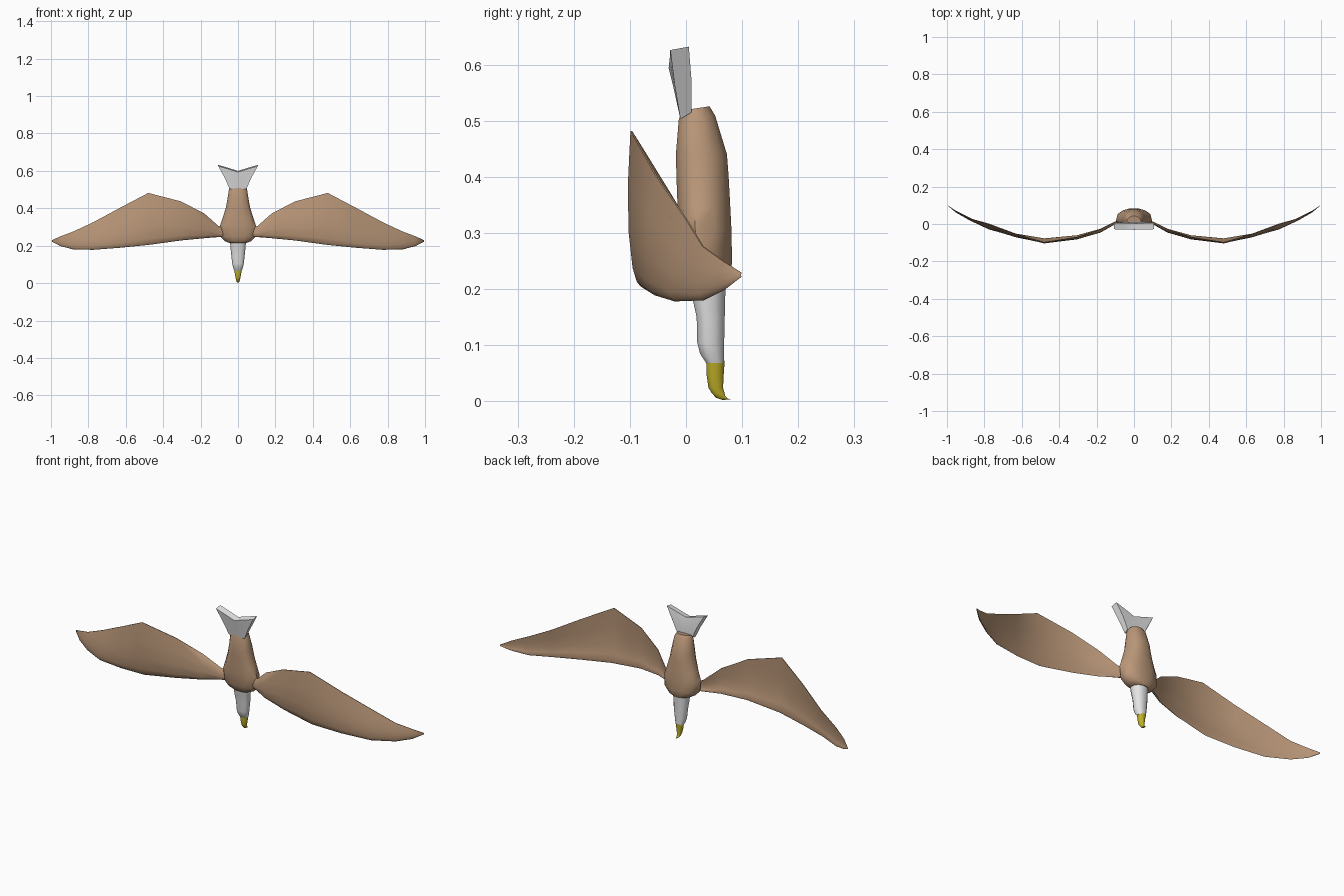
import bpy, bmesh, math


def material(name, rgb):
    m = bpy.data.materials.new(name)
    m.diffuse_color = (*rgb, 1)
    return m


BROWN = material("feather brown", (0.49, 0.31, 0.19))
WHITE = material("feather white", (0.78, 0.78, 0.78))
YELLOW = material("beak yellow", (0.53, 0.44, 0.02))


def loft(name, rings, mat, angle=50):
    """Skin a list of closed rings of equal length and cap both ends."""
    bm = bmesh.new()
    loops = [[bm.verts.new(p) for p in ring] for ring in rings]
    n = len(loops[0])
    for a, b in zip(loops, loops[1:]):
        for i in range(n):
            j = (i + 1) % n
            bm.faces.new((a[i], a[j], b[j], b[i]))
    bm.faces.new(loops[0])
    bm.faces.new(loops[-1])
    bmesh.ops.recalc_face_normals(bm, faces=bm.faces[:])
    mesh = bpy.data.meshes.new(name)
    bm.to_mesh(mesh)
    bm.free()
    mesh.materials.append(mat)
    ob = bpy.data.objects.new(name, mesh)
    bpy.context.collection.objects.link(ob)
    bpy.ops.object.select_all(action='DESELECT')
    ob.select_set(True)
    bpy.context.view_layer.objects.active = ob
    bpy.ops.object.shade_smooth_by_angle(angle=math.radians(angle))
    return ob


def oval(z, half, y0, y1, slope=0.0, n=12, power=0.75):
    """Rounded-box ring at height z; slope tilts it along y."""
    yc, ry = (y0 + y1) / 2, (y1 - y0) / 2
    ring = []
    for i in range(n):
        t = 2 * math.pi * (i + 0.5) / n
        c, s = math.cos(t), math.sin(t)
        x = half * math.copysign(abs(c / math.cos(math.pi / n)) ** power, c)
        y = ry * math.copysign(abs(s / math.sin(math.pi / 2 - math.pi / n * (n % 4 == 0))) ** power, s)
        # the belly side is narrower than the back
        x *= 1 - 0.25 * max(0, y / ry)
        ring.append((x, yc + y, z + slope * y))
    return ring


# body, from the neck base up to the rump
loft("body", [oval(*r) for r in [
    (0.213, 0.042, 0.008, 0.074),
    (0.225, 0.072, 0.000, 0.080),
    (0.250, 0.095, -0.008, 0.082),
    (0.305, 0.097, -0.013, 0.081),
    (0.345, 0.083, -0.015, 0.079),
    (0.400, 0.066, -0.017, 0.076),
    (0.440, 0.058, -0.018, 0.073),
    (0.505, 0.048, -0.013, 0.052, 0.12),
    (0.522, 0.038, -0.008, 0.042, 0.15)]], BROWN)

# neck and head
loft("head", [oval(*r) for r in [
    (0.235, 0.044, 0.004, 0.072),
    (0.190, 0.040, 0.010, 0.070),
    (0.150, 0.036, 0.019, 0.069),
    (0.105, 0.031, 0.020, 0.068),
    (0.085, 0.027, 0.025, 0.068),
    (0.068, 0.021, 0.036, 0.068)]], WHITE)

# hooked beak
loft("beak", [oval(*r) for r in [
    (0.071, 0.020, 0.036, 0.069, 0.1),
    (0.045, 0.016, 0.037, 0.067),
    (0.024, 0.012, 0.040, 0.066),
    (0.012, 0.009, 0.046, 0.070, -0.2),
    (0.005, 0.006, 0.054, 0.076, -0.1),
    (0.003, 0.003, 0.066, 0.080, 0.1)]], YELLOW)

# notched tail fan, skinned from left to right as thin vertical sections
tail = []
for x0, x1, top, dy in [(-0.045, -0.106, 0.632, 0), (-0.025, -0.055, 0.617, -0.001),
                        (0, 0, 0.600, -0.003), (0.025, 0.055, 0.617, -0.001),
                        (0.045, 0.106, 0.632, 0)]:
    xm = x0 + (x1 - x0) * 0.42
    tail.append([(x0, -0.010, 0.503), (xm, -0.020 + dy, 0.562), (x1, -0.028 + dy, top - 0.006),
                 (x1, 0.005 + dy, top), (xm, 0.010, 0.570), (x0, 0.010, 0.515)])
loft("tail", tail, WHITE, 40)

# wing stations: x, leading z, trailing z, leading y, trailing y, thickness
STATIONS = [(0.060, 0.248, 0.290, 0.025, 0.025, 0.8),
            (0.105, 0.246, 0.306, 0.008, 0.010, 0.8),
            (0.180, 0.240, 0.372, -0.030, -0.030, 1.0),
            (0.305, 0.228, 0.437, -0.064, -0.070, 1.0),
            (0.480, 0.204, 0.482, -0.080, -0.098, 1.0),
            (0.630, 0.189, 0.403, -0.056, -0.054, 1.0),
            (0.775, 0.178, 0.325, -0.020, 0.000, 0.9),
            (0.880, 0.180, 0.276, 0.032, 0.030, 0.7),
            (0.950, 0.198, 0.250, 0.068, 0.066, 0.45),
            (0.995, 0.222, 0.229, 0.099, 0.099, 0.15)]
# cambered section: chord fraction, offset towards the belly
SECTION = [(0, 0), (0.03, -0.007), (0.12, -0.013), (0.35, -0.016), (0.65, -0.012), (1, -0.001),
           (1, 0.002), (0.65, -0.005), (0.35, -0.006), (0.16, -0.002), (0.05, 0.004)]
for side, label in ((1, "right_wing"), (-1, "left_wing")):
    loft(label, [[(side * x, ya + (yb - ya) * s + d * k, za + (zb - za) * s) for s, d in SECTION]
                 for x, za, zb, ya, yb, k in STATIONS], BROWN, 60)
